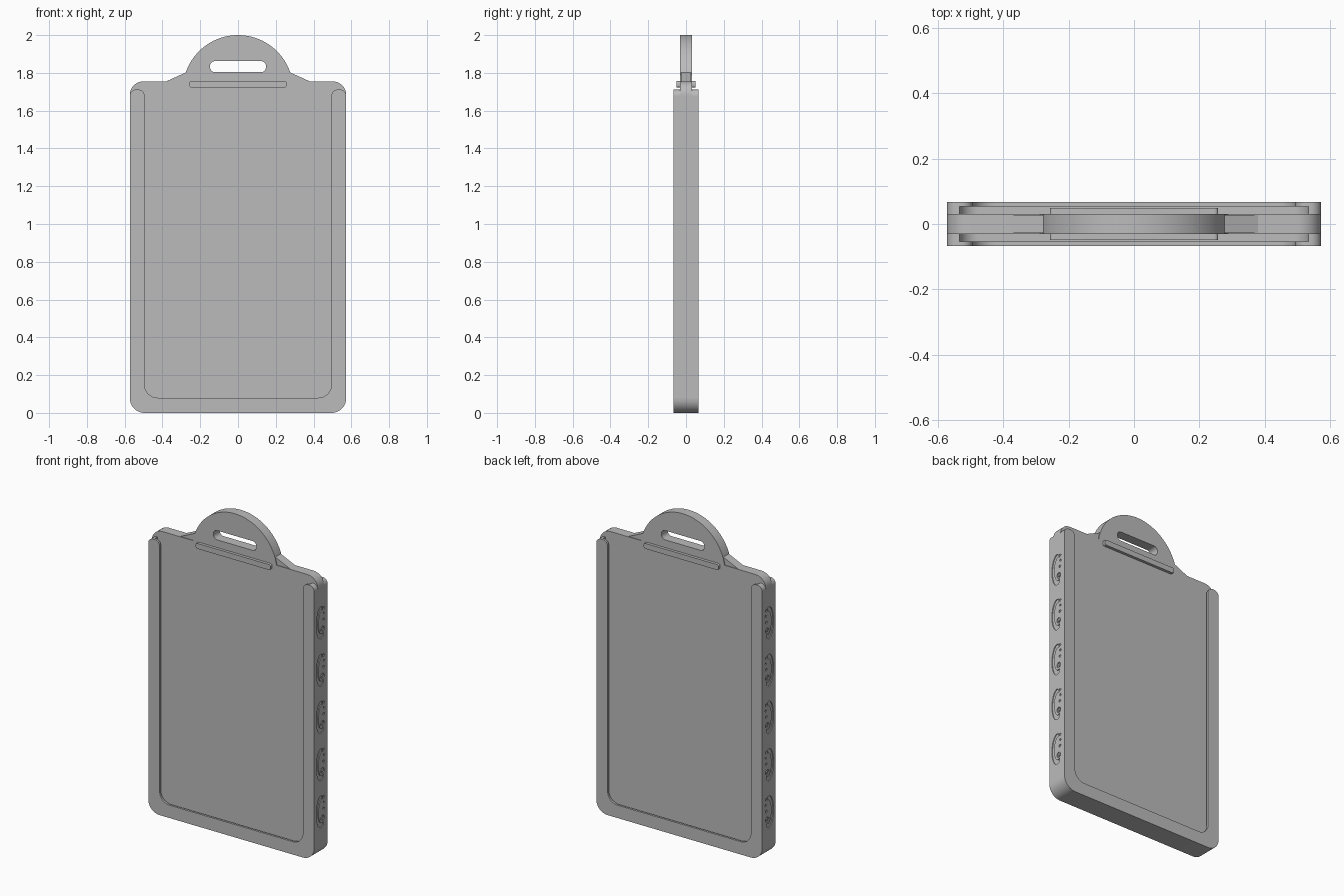
import bpy, bmesh
from math import pi, sin, cos, radians
from mathutils import Vector

cube = bpy.data.objects.get("Cube")
if cube:
    bpy.data.objects.remove(cube)

grey = bpy.data.materials.new("plain_grey")
grey.use_nodes = True
grey.diffuse_color = (0.5, 0.5, 0.5, 1)
grey.node_tree.nodes["Principled BSDF"].inputs["Base Color"].default_value = (0.5, 0.5, 0.5, 1)

FRONT = (pi / 2, 0, 0)
SIDE = (pi / 2, 0, pi / 2)
W, HALF, CORE, SLOT = 0.573, 0.067, 0.031, 0.054   # half width, half depths
TOP, LIP_TOP, R = 1.755, 1.712, 0.078
CUT = 0.005                                        # engraving depth
SIDE_LOW, SIDE_HIGH = R, 1.675


def arc(cx, cz, rx, rz, start, end, steps):
    """Points along an ellipse, angles in degrees."""
    return [(cx + rx * cos(radians(start + (end - start) * i / steps)),
             cz + rz * sin(radians(start + (end - start) * i / steps)))
            for i in range(steps + 1)]


def circle(cx, cz, r):
    return arc(cx, cz, r, r, 0, 345, 23)


def fillet(corners, steps=10):
    """Round each (x, z, radius) corner of a closed polygon."""
    out = []
    for i, (x, z, r) in enumerate(corners):
        p = Vector((x, z))
        if not r:
            out.append((x, z))
            continue
        a = (Vector(corners[i - 1][:2]) - p).normalized()
        b = (Vector(corners[(i + 1) % len(corners)][:2]) - p).normalized()
        centre = p + (a + b) * r
        for k in range(steps + 1):
            t = pi / 2 * k / steps
            out.append(tuple(centre - b * r * cos(t) - a * r * sin(t)))
    return out


def mirrored(half):
    """Close a right-hand half outline with its mirror image."""
    return half + [(-p[0],) + tuple(p[1:]) for p in reversed(half)]


def prism(name, loops, depth, centre=(0, 0, 0), turn=FRONT):
    """Extrude outlines; loops inside others become holes."""
    curve = bpy.data.curves.new(name, 'CURVE')
    curve.dimensions, curve.fill_mode = '2D', 'BOTH'
    curve.extrude = depth / 2
    for loop in loops:
        s = curve.splines.new('POLY')
        s.points.add(len(loop) - 1)
        for point, (x, z) in zip(s.points, loop):
            point.co = (x, z, 0, 1)
        s.use_cyclic_u = True
    obj = bpy.data.objects.new(name, curve)
    obj.location, obj.rotation_euler = centre, turn
    bpy.context.collection.objects.link(obj)
    bpy.ops.object.select_all(action='DESELECT')
    obj.select_set(True)
    bpy.context.view_layer.objects.active = obj
    bpy.ops.object.convert(target='MESH')
    obj = bpy.context.object
    bm = bmesh.new()
    bm.from_mesh(obj.data)
    bmesh.ops.remove_doubles(bm, verts=bm.verts, dist=1e-5)
    bmesh.ops.recalc_face_normals(bm, faces=bm.faces)
    bm.to_mesh(obj.data)
    bm.free()
    obj.data.materials.clear()
    obj.data.materials.append(grey)
    bpy.ops.object.shade_smooth_by_angle(angle=radians(30))
    return obj


# Right edge from the bottom up, set in where the engraved strip sits
edge = [(W, 0, R), (W, SIDE_LOW, 0), (W - CUT, SIDE_LOW, 0),
        (W - CUT, SIDE_HIGH, 0), (W, SIDE_HIGH, 0)]

# Core plate with domed handle and hanging slot
body = fillet(mirrored(edge + [(W, TOP, 0.072), (0.288, TOP, 0)]))
dome = arc(0, 1.708, 0.292, 0.292, 9.3, 170.7, 48)
split = next(i for i, p in enumerate(body) if abs(p[0] - 0.288) < 1e-6)
outline = body[:split] + dome + body[split + 2:]
hole = fillet(mirrored([(0.148, 1.804, 0.026), (0.148, 1.862, 0.026)]))
prism("core_plate", [outline, hole], 2 * CORE)

# Thin webs beside the handle
for s, side in ((1, "left"), (-1, "right")):
    web = [(s * x, z) for x, z in ((0.38, 1.74), (0.38, TOP), (0.277, 1.802), (0.27, 1.74))]
    prism("handle_web_" + side, [web], 0.054)


def u_frame(inner_x, inner_z, inner_r, tip_r):
    """Frame outline open at the top."""
    return fillet(mirrored(edge + [(W, LIP_TOP, 0.034), (inner_x, LIP_TOP, tip_r),
                                   (inner_x, inner_z, inner_r)]))


# Card channels, retaining lips and ridges on both faces
for s, face in ((-1, "front"), (1, "back")):
    prism("channel_wall_" + face, [u_frame(0.535, 0.04, 0.06, 0)],
          SLOT - CORE, (0, s * (SLOT + CORE) / 2, 0))
    prism("retaining_lip_" + face, [u_frame(0.495, 0.08, 0.07, 0.034)],
          HALF - SLOT, (0, s * (HALF + SLOT) / 2, 0))
    ridge = fillet(mirrored([(0.258, 1.722, 0.012), (0.258, 1.756, 0.012)]))
    prism("ridge_" + face, [ridge], 0.018, (0, s * 0.04, 0))

# Engraved strips on both sides, with a repeated scroll ornament
strip = [[(-HALF, SIDE_LOW), (HALF, SIDE_LOW), (HALF, SIDE_HIGH), (-HALF, SIDE_HIGH)]]
for n in range(5):
    z = 0.28 + n * 0.295
    crescent = (arc(0, z, 0.045, 0.1, 75, 300, 24)
                + arc(0.008, z + 0.002, 0.033, 0.075, 300, 75, 24))
    strip += [crescent, circle(0.016, z - 0.043, 0.017), circle(0.016, z - 0.043, 0.009),
              circle(0.026, z + 0.085, 0.008), circle(0.03, z + 0.05, 0.007),
              circle(0.026, z + 0.012, 0.008)]
for s, side in ((1, "left"), (-1, "right")):
    prism("engraved_strip_" + side, strip, CUT, (s * (W - CUT / 2), 0, 0), SIDE)
